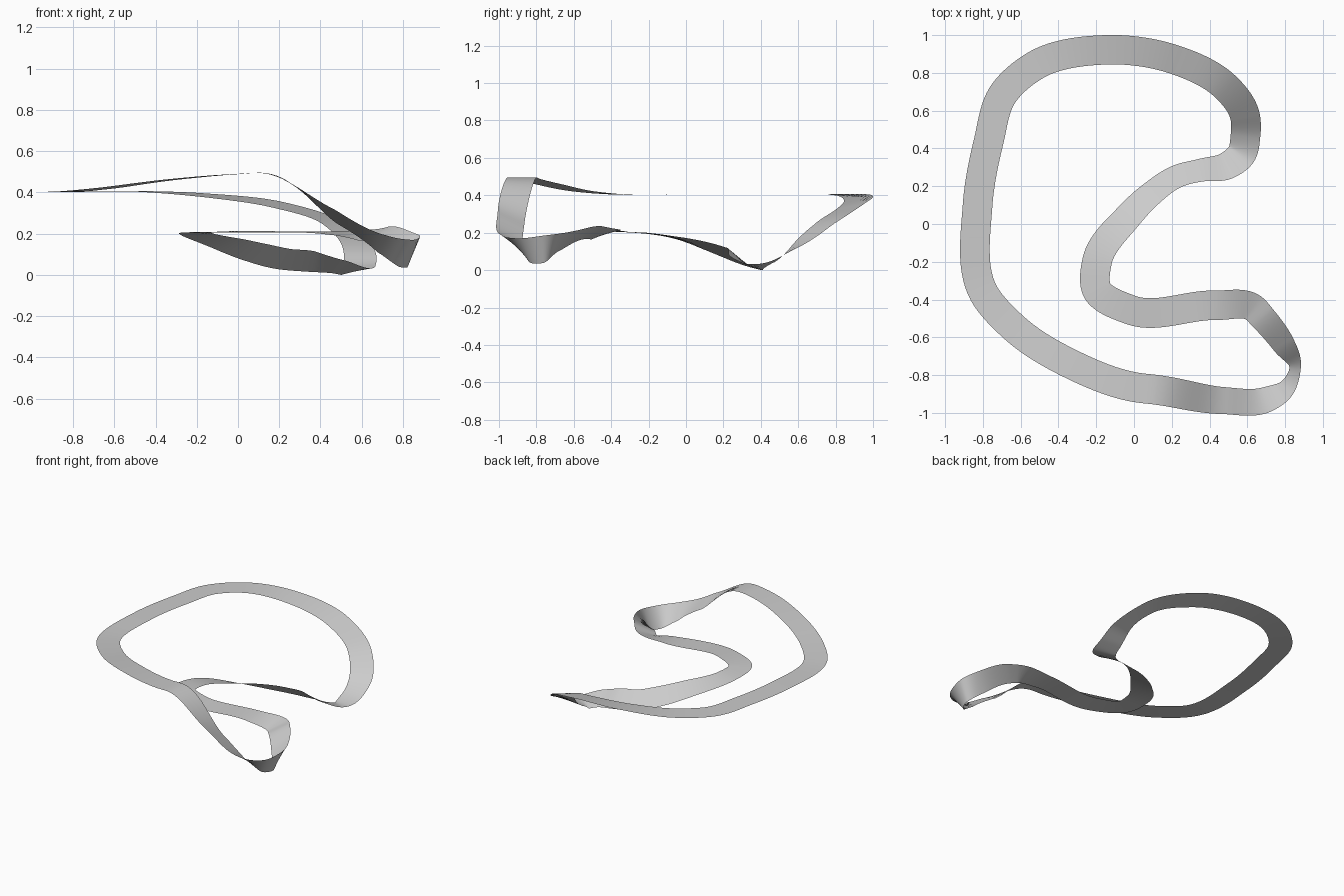
import bpy, math
from mathutils import Vector

if "Cube" in bpy.data.objects:
    bpy.data.objects.remove(bpy.data.objects["Cube"])

WIDTH = 0.157   # true width of the ribbon
STEPS = 14      # samples per span

# Closed centreline, clockwise from above: x, y, z, bank (outer edge height minus inner)
PATH = [
    (.12, -.878, .494, 0), (.0, -.863, .489, 0), (-.32, -.748, .462, 0),
    (-.645, -.54, .42, 0), (-.795, -.367, .405, 0), (-.828, .1, .405, 0),
    (-.77, .435, .405, 0), (-.695, .685, .405, 0), (-.525, .838, .405, .004),
    (-.155, .922, .385, .02), (.20, .875, .338, .028), (.475, .735, .243, .012),
    (.588, .57, .115, 0), (.59, .465, .046, .006), (.57, .372, .017, .03),
    (.495, .31, .037, .06), (.355, .285, .065, .1), (.235, .255, .075, .1),
    (.08, .15, .11, .085), (-.03, .04, .143, .06), (-.195, -.195, .195, .01),
    (-.198, -.345, .205, 0), (-.02, -.454, .209, .008), (.435, -.43, .203, .015),
    (.63, -.443, .193, .057), (.685, -.50, .20, .07), (.79, -.635, .158, .1),
    (.853, -.76, .112, .145), (.815, -.86, .105, .13), (.70, -.93, .15, .08),
    (.475, -.935, .282, .065),
]
pts = [Vector(p) for p in PATH]
n = len(pts)


def chord(i):
    return (pts[(i + 1) % n] - pts[i % n]).length


def slope(i):
    # chord-weighted tangent at control point i
    a, b = chord(i - 1), chord(i)
    da = (pts[i % n] - pts[i - 1]) / a
    db = (pts[(i + 1) % n] - pts[i % n]) / b
    return (da * b + db * a) / (a + b)


def sample(i, t):
    # Hermite position and derivative on span i
    h, p0, p1 = chord(i), pts[i], pts[(i + 1) % n]
    m0, m1 = slope(i) * h, slope((i + 1) % n) * h
    pos = (p0 * (2*t**3 - 3*t*t + 1) + m0 * (t**3 - 2*t*t + t)
           + p1 * (3*t*t - 2*t**3) + m1 * (t**3 - t*t))
    der = (p0 * (6*t*t - 6*t) + m0 * (3*t*t - 4*t + 1)
           + p1 * (6*t - 6*t*t) + m1 * (3*t*t - 2*t))
    return pos, der


# Paired outer and inner edge points
verts = []
for i in range(n):
    for s in range(STEPS):
        p, d = sample(i, s / STEPS)
        side = Vector((-d[1], d[0])).normalized()
        half = math.sqrt(WIDTH**2 - p[3]**2) / 2
        for sign in (1, -1):
            verts.append((p[0] + sign * side.x * half,
                          p[1] + sign * side.y * half,
                          max(0, p[2] + sign * p[3] / 2)))

# Single-sheet banked road surface
count = n * STEPS
faces = [(2*k, 2*k + 1, (2*k + 3) % (2*count), (2*k + 2) % (2*count)) for k in range(count)]
faces = [f[::-1] for f in faces]
mesh = bpy.data.meshes.new("track_surface")
mesh.from_pydata(verts, [], faces)
if sum(f.normal.z for f in mesh.polygons) < 0:
    mesh.flip_normals()
mesh.shade_smooth()
track = bpy.data.objects.new("track_surface", mesh)
bpy.context.collection.objects.link(track)
